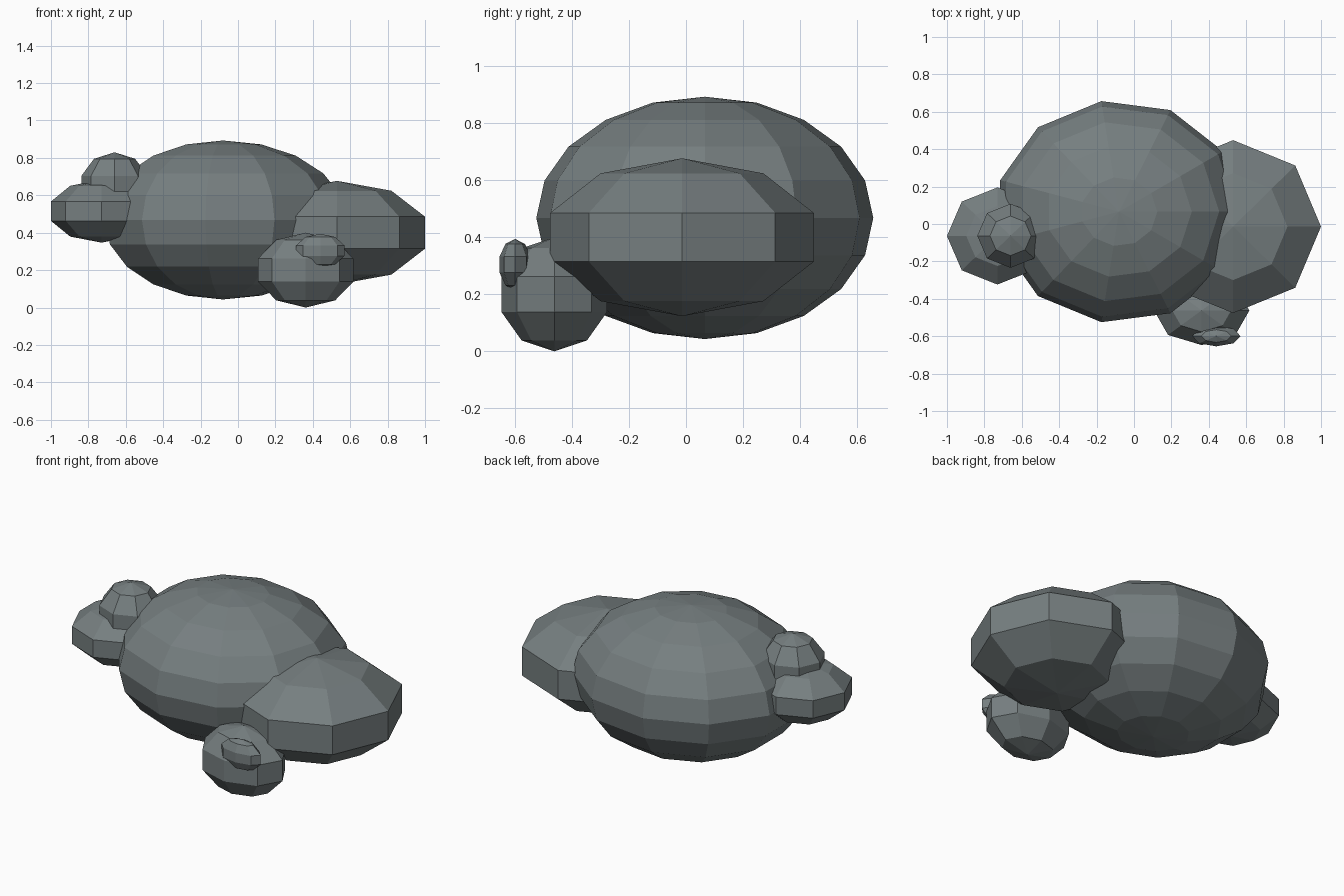
import bpy, bmesh
from math import atan2
from mathutils import Matrix, Vector

if "Cube" in bpy.data.objects:
    bpy.data.objects.remove(bpy.data.objects["Cube"])

# Dark slate stone
stone = bpy.data.materials.new("stone")
stone.diffuse_color = (0.18, 0.21, 0.215, 1)
stone.use_nodes = True
stone.node_tree.nodes["Principled BSDF"].inputs["Base Color"].default_value = stone.diffuse_color


def boulder(name, centre, radii, segments=8, rings=5):
    """Faceted ellipsoid with one meridian pointing along +x."""
    bm = bmesh.new()
    bmesh.ops.create_uvsphere(bm, u_segments=segments, v_segments=rings, radius=1)
    v = max(bm.verts, key=lambda p: p.co.xy.length)
    turn = Matrix.Rotation(-atan2(v.co.y, v.co.x), 4, 'Z')
    scale = Matrix.Diagonal((*radii, 1))
    bm.transform(scale @ turn)
    mesh = bpy.data.meshes.new(name)
    bm.to_mesh(mesh)
    bm.free()
    mesh.materials.append(stone)
    obj = bpy.data.objects.new(name, mesh)
    obj.location = Vector(centre)
    bpy.context.collection.objects.link(obj)
    return obj


# Large central rock
boulder("main_boulder", (-0.08, 0.066, 0.468), (0.662, 0.597, 0.425), 11, 10)

# Flattened rock on the right
boulder("right_boulder", (0.53, -0.014, 0.40), (0.494, 0.486, 0.277))

# Front rock with a pebble on its face
boulder("front_boulder", (0.362, -0.462, 0.20), (0.268, 0.195, 0.20))
boulder("front_pebble", (0.44, -0.599, 0.304), (0.136, 0.058, 0.09))

# Left rock with a pebble on top
boulder("left_boulder", (-0.73, -0.064, 0.515), (0.284, 0.273, 0.168))
boulder("left_pebble", (-0.66, -0.063, 0.647), (0.187, 0.180, 0.183))
